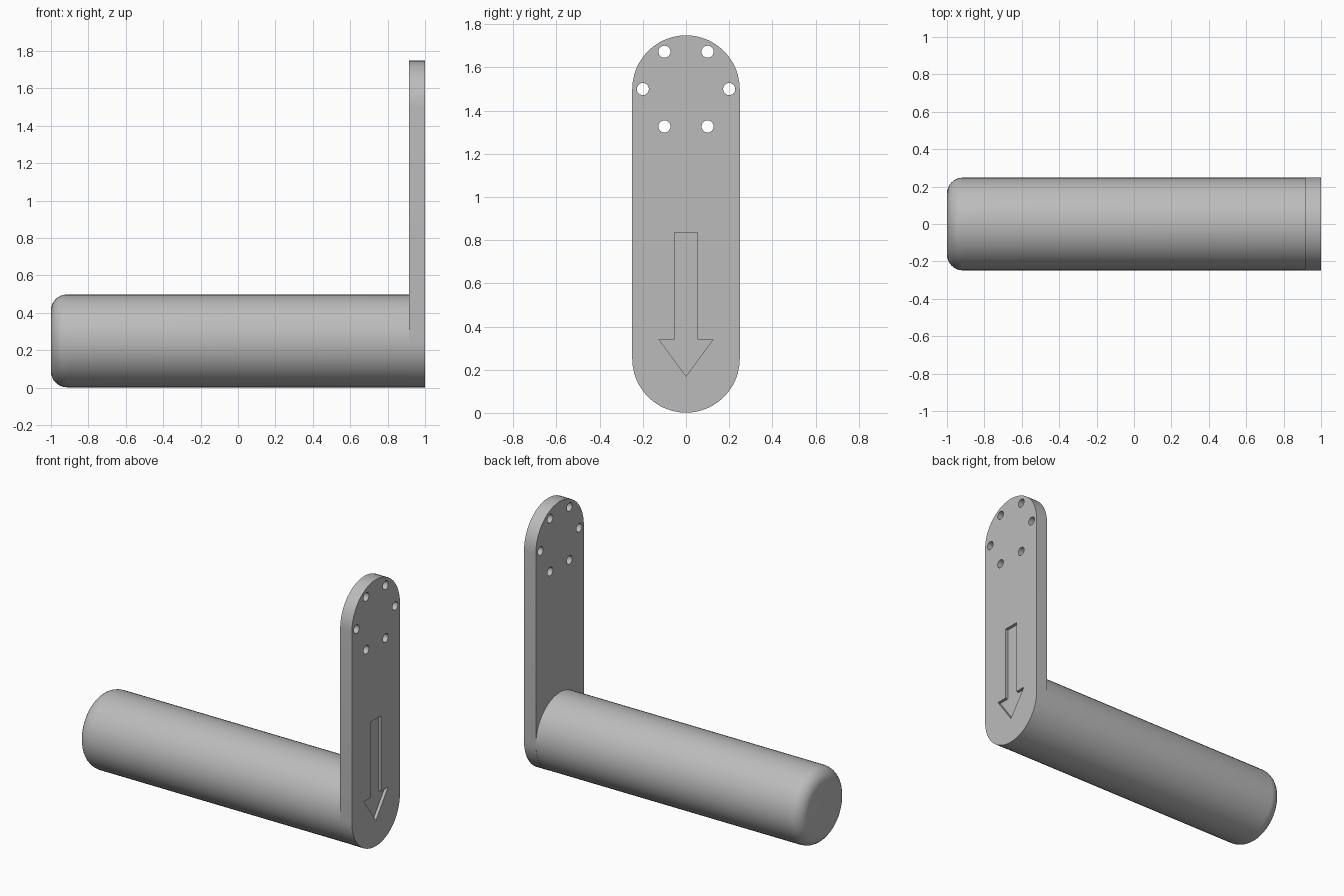
import bpy, bmesh
from math import sin, cos, pi, radians

if "Cube" in bpy.data.objects:
    bpy.data.objects.remove(bpy.data.objects["Cube"])

R = 0.248           # shared radius of grip and plate ends
LOW, HIGH = 0.25, 1.5
INNER, OUTER = 0.915, 1.0
SEG = 48

grey = bpy.data.materials.new("plain grey")
grey.use_nodes = True
color = (0.5, 0.5, 0.5, 1)
grey.diffuse_color = color
grey.node_tree.nodes["Principled BSDF"].inputs["Base Color"].default_value = color


def make(name, bm):
    bmesh.ops.recalc_face_normals(bm, faces=bm.faces)
    mesh = bpy.data.meshes.new(name)
    bm.to_mesh(mesh)
    bm.free()
    mesh.materials.append(grey)
    ob = bpy.data.objects.new(name, mesh)
    bpy.context.collection.objects.link(ob)
    return ob


def prism(name, outline, x0, x1):
    """Extrude a (y, z) outline along x."""
    bm = bmesh.new()
    face = bm.faces.new([bm.verts.new((x0, y, z)) for y, z in outline])
    ext = bmesh.ops.extrude_face_region(bm, geom=[face])["geom"]
    bmesh.ops.translate(bm, vec=(x1 - x0, 0, 0),
                        verts=[v for v in ext if isinstance(v, bmesh.types.BMVert)])
    return make(name, bm)


def arc(cy, cz, r, start, sweep, n):
    return [(cy + r * cos(start + sweep * i / n), cz + r * sin(start + sweep * i / n))
            for i in range(n + 1)]


def smooth(ob):
    bpy.ops.object.select_all(action='DESELECT')
    ob.select_set(True)
    bpy.context.view_layer.objects.active = ob
    bpy.ops.object.shade_smooth_by_angle(angle=radians(30))


def cut(ob, cutter):
    mod = ob.modifiers.new("cut", 'BOOLEAN')
    mod.operation = 'DIFFERENCE'
    mod.solver = 'EXACT'
    mod.object = cutter
    cutter.hide_render = True
    bpy.context.view_layer.objects.active = ob
    bpy.ops.object.modifier_apply(modifier=mod.name)
    bpy.data.objects.remove(cutter)


# Mounting plate: a long slot shape with round ends
plate = prism("mounting_plate",
              arc(0, HIGH, R + 0.001, 0, pi, SEG // 2) + arc(0, LOW, R + 0.001, pi, pi, SEG // 2),
              INNER, OUTER)

# Ring of six screw holes
for k in range(6):
    a = k * pi / 3
    hole = arc(0.2 * cos(a), HIGH + 0.2 * sin(a), 0.028, 0, 2 * pi, 24)[:-1]
    cut(plate, prism("hole_cutter", hole, INNER - 0.1, OUTER + 0.1))

# Recessed arrow pointing down on the outer face
half = [(0.053, 0.835), (0.053, 0.34), (0.125, 0.34)]
arrow = half + [(0, 0.17)] + [(-y, z) for y, z in reversed(half)]
cut(plate, prism("arrow_cutter", arrow, OUTER - 0.02, OUTER + 0.1))
smooth(plate)

# Grip: round bar with a filleted free end, turned about the x axis
FIL = 0.085
profile = [(-1 + FIL - FIL * cos(t * pi / 16), R - FIL + FIL * sin(t * pi / 16))
           for t in range(9)] + [(INNER + 0.001, R)]
bm = bmesh.new()
rings = [[bm.verts.new((x, r * cos(2 * pi * i / SEG), LOW + r * sin(2 * pi * i / SEG)))
          for i in range(SEG)] for x, r in profile]
for a, b in zip(rings, rings[1:]):
    for i in range(SEG):
        j = (i + 1) % SEG
        bm.faces.new((a[i], a[j], b[j], b[i]))
bm.faces.new(rings[0])
bm.faces.new(rings[-1])
smooth(make("grip", bm))
